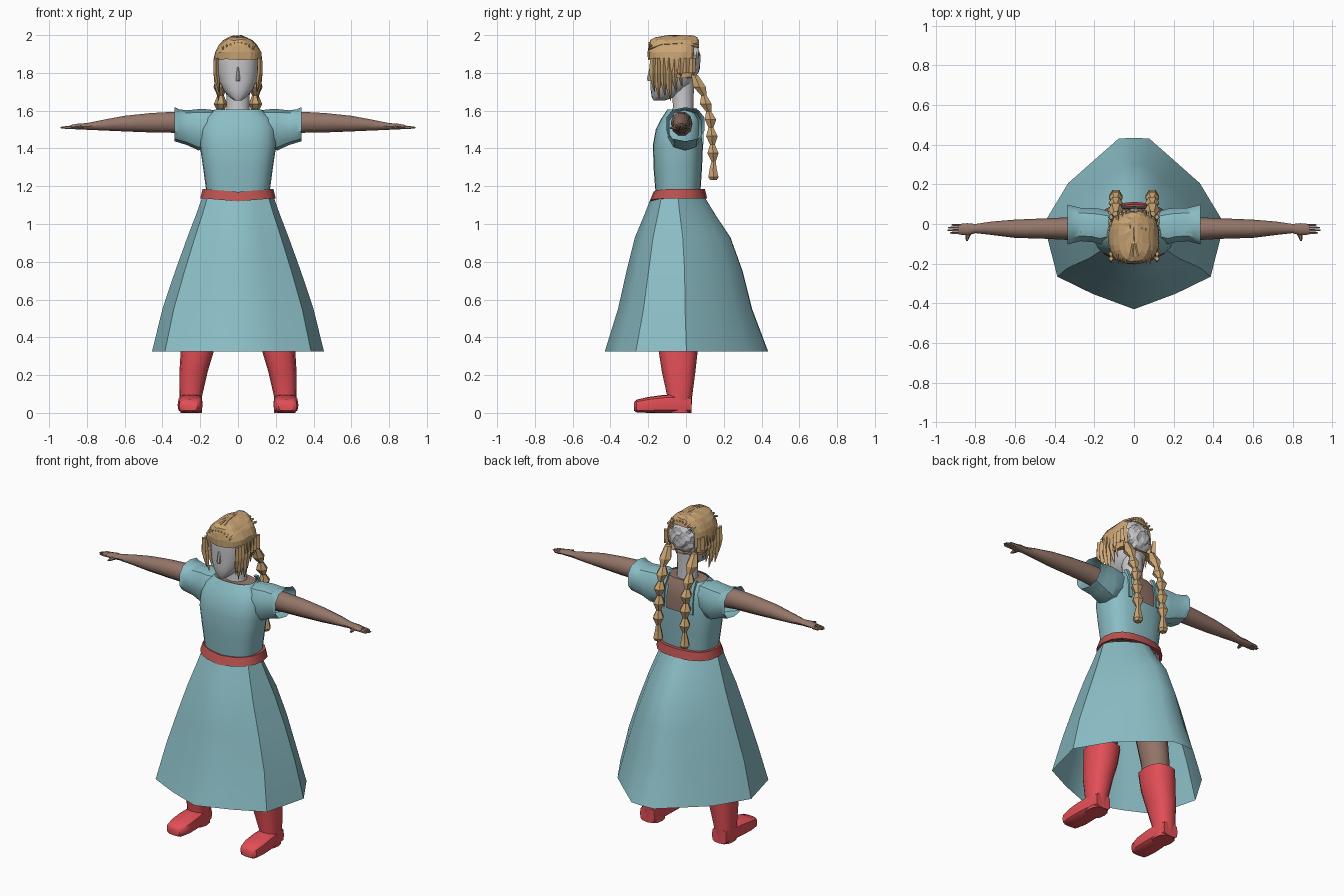
import bpy, bmesh, math, random
from mathutils import Vector

random.seed(4)


def material(name, *srgb):
    m = bpy.data.materials.new(name)
    m.diffuse_color = [((c + 0.055) / 1.055) ** 2.4 for c in srgb] + [1]
    return m


TEAL = material("teal_cloth", 0.545, 0.745, 0.775)
BOOT = material("red_leather", 0.89, 0.31, 0.34)
BELT = material("dark_red", 0.72, 0.32, 0.31)
SKIN = material("brown_skin", 0.58, 0.46, 0.41)
HAIR = material("blond_hair", 0.79, 0.645, 0.455)
GREY = material("pale_grey", 0.78, 0.78, 0.79)


def oval(n, power=1.0, turn=0.0):
    """Unit outline with n points; power below 1 makes it boxier."""
    pts = []
    for i in range(n):
        a = 2 * math.pi * (i + turn) / n
        c, s = math.cos(a), math.sin(a)
        pts.append((math.copysign(abs(c) ** power, c), math.copysign(abs(s) ** power, s)))
    return pts


def loft(name, rings, mat, axis="z", shape=None, caps=True, mirror=False,
         angle=40, jitter=0.0, cut=None, lift=None):
    """Skin rings (t, u0, u1, v0, v1) along an axis; cut drops faces by centre."""
    shape = shape or oval(16)
    bm = bmesh.new()
    loops = []
    for t, u0, u1, v0, v1 in rings:
        row = []
        for a, b in shape:
            u = (u0 + u1) / 2 + a * (u1 - u0) / 2
            v = (v0 + v1) / 2 + b * (v1 - v0) / 2
            p = Vector({"z": (u, v, t), "x": (t, u, v), "y": (u, t, v)}[axis])
            p += Vector([random.uniform(-jitter, jitter) for _ in range(3)])
            if lift:
                p.z += lift(p)
            row.append(bm.verts.new(p))
        loops.append(row)
    n = len(shape)
    for lo, hi in zip(loops, loops[1:]):
        for i in range(n):
            bm.faces.new((lo[i], lo[(i + 1) % n], hi[(i + 1) % n], hi[i]))
    if caps:
        bm.faces.new(loops[0][::-1])
        bm.faces.new(loops[-1])
    bmesh.ops.recalc_face_normals(bm, faces=bm.faces)
    if cut:
        gone = [f for f in bm.faces if cut(f.calc_center_median())]
        bmesh.ops.delete(bm, geom=gone, context="FACES")
    return finish(name, bm, mat, mirror, angle)


def finish(name, bm, mat, mirror=False, angle=40):
    me = bpy.data.meshes.new(name)
    bm.to_mesh(me)
    bm.free()
    me.materials.append(mat)
    ob = bpy.data.objects.new(name, me)
    bpy.context.collection.objects.link(ob)
    if mirror:
        mod = ob.modifiers.new("mirror", "MIRROR")
        mod.use_mirror_merge = False
    if angle:
        bpy.ops.object.select_all(action="DESELECT")
        ob.select_set(True)
        bpy.context.view_layer.objects.active = ob
        bpy.ops.object.shade_smooth_by_angle(angle=math.radians(angle))
    return ob


# Skirt: open shell with a pointed front and a narrow flat back
half = [(0, -1), (.46, -.82), (.85, -.62), (1, 0), (.73, .47), (.43, .75), (.17, .99)]
hem = half + [(0, 1)] + [(-x, y) for x, y in half[:0:-1]]
loft("skirt", [(.325, -.455, .455, -.43, .435), (.55, -.40, .40, -.36, .35),
               (.75, -.333, .333, -.315, .30), (.93, -.268, .268, -.27, .235),
               (1.05, -.222, .222, -.22, .155), (1.14, -.19, .19, -.185, .10)],
     TEAL, shape=hem, caps=False)

# Belt, dipping at the front
loft("belt", [(1.135, -.185, .185, -.175, .09), (1.135, -.2, .2, -.193, .112),
              (1.185, -.187, .187, -.172, .1), (1.185, -.17, .17, -.155, .08)],
     BELT, shape=oval(16, .85), caps=False,
     lift=lambda p: -.015 * max(0, 1 - abs(p.x) / .18) if p.y < 0 else 0)

# Bodice with an open back, over the bare torso
body = [(1.15, -.165, .165, -.16, .075), (1.3, -.185, .185, -.172, .085),
        (1.42, -.203, .203, -.175, .09), (1.5, -.2, .2, -.16, .088),
        (1.56, -.18, .18, -.13, .08), (1.605, -.125, .125, -.1, .06)]
trunk = oval(24, .75)
loft("bodice", body, TEAL, shape=trunk, caps=False,
     cut=lambda c: c.y > .04 and abs(c.x) < .09 and c.z > 1.42)
loft("torso", [(z - .004, a + .008, b - .008, c + .008, d - .008) for z, a, b, c, d in body],
     SKIN, shape=trunk)

# Back straps beside the opening
loft("back_strap", [(1.42, .085, .115, .082, .094), (1.5, .085, .115, .08, .093),
                    (1.56, .082, .112, .066, .084), (1.615, .08, .11, .03, .06)],
     TEAL, shape=oval(4, 1, .5), mirror=True)

# Flared short sleeves
loft("sleeve", [(.1, -.08, .06, 1.45, 1.6), (.17, -.105, .08, 1.395, 1.608),
                (.21, -.095, .085, 1.39, 1.608), (.27, -.09, .085, 1.418, 1.602),
                (.31, -.1, .095, 1.43, 1.607), (.335, -.108, .102, 1.438, 1.618)],
     TEAL, "x", oval(10, .8, .5), caps=False, mirror=True)

# Arms, hands, fingers and thumbs
loft("arm", [(.15, -.08, .035, 1.46, 1.595), (.34, -.08, .033, 1.48, 1.597),
             (.46, -.074, .028, 1.482, 1.59), (.6, -.07, .022, 1.488, 1.575),
             (.72, -.055, .012, 1.494, 1.552), (.8, -.046, .0, 1.498, 1.535),
             (.84, -.058, .004, 1.5, 1.533), (.885, -.053, .0, 1.502, 1.525)],
     SKIN, "x", oval(10), mirror=True)
for i, tip in enumerate((.928, .94, .938, .92)):
    y = -.052 + i * .0135
    loft("finger", [(.875, y, y + .0125, 1.503, 1.522), (.91, y, y + .0125, 1.503, 1.519),
                    (tip, y + .003, y + .01, 1.507, 1.514)], SKIN, "x", oval(5), mirror=True)
loft("thumb", [(-.04, .815, .85, 1.5, 1.526), (-.065, .828, .85, 1.5, 1.52),
               (-.085, .838, .848, 1.503, 1.513)], SKIN, "y", oval(6), mirror=True)

# Legs and boots
loft("leg", [(.36, .135, .28, -.12, .035), (.5, .11, .27, -.13, .05),
             (.75, .04, .24, -.14, .07), (1.05, .005, .18, -.14, .07)],
     SKIN, shape=oval(12), mirror=True)
loft("boot_shaft", [(.0, .19, .305, -.1, .028), (.09, .19, .31, -.1, .033),
                    (.22, .16, .31, -.128, .05), (.33, .127, .303, -.145, .062),
                    (.43, .11, .298, -.15, .068)],
     BOOT, shape=oval(12, .8), mirror=True)
loft("boot_foot", [(-.275, .215, .295, .012, .055), (-.262, .2, .312, .003, .07),
                   (-.2, .187, .32, .0, .084), (-.12, .187, .318, .0, .095),
                   (-.03, .19, .31, .0, .1), (.028, .2, .3, .0, .09)],
     BOOT, "y", oval(12, .55), mirror=True)

# Neck, head and nose
loft("neck", [(1.575, -.07, .07, -.08, .045), (1.62, -.06, .06, -.07, .04),
              (1.76, -.065, .065, -.08, .045)], GREY, shape=oval(14))
loft("head", [(1.655, -.022, .022, -.172, -.11), (1.675, -.048, .048, -.182, -.05),
              (1.71, -.078, .078, -.187, .0), (1.75, -.097, .097, -.188, .035),
              (1.8, -.107, .107, -.187, .05), (1.86, -.11, .11, -.19, .055),
              (1.92, -.1, .1, -.185, .05), (1.97, -.06, .06, -.15, .03)],
     GREY, shape=oval(20, .85), angle=50)
loft("nose", [(1.758, -.011, .011, -.203, -.17), (1.77, -.013, .013, -.207, -.17),
              (1.83, -.005, .005, -.192, -.17)], GREY, shape=oval(6, 1, .5))

# Hair cap, open around the face and at the back
def hair_gap(c):
    face = c.y < -.1 and abs(c.x) < .108 and c.z < 1.865
    back = c.y > .03 and abs(c.x) < .085 and c.z < 1.95
    return face or back


loft("hair_cap", [(1.775, -.118, .118, -.15, .06), (1.82, -.125, .125, -.185, .066),
                  (1.87, -.127, .127, -.2, .068), (1.91, -.122, .122, -.201, .068),
                  (1.945, -.104, .104, -.198, .066), (1.972, -.076, .076, -.188, .064),
                  (1.988, -.045, .045, -.165, .06), (1.996, -.018, .018, -.1, .04)],
     HAIR, shape=oval(28, .75), jitter=.004, angle=0, cut=hair_gap)

# Loose strands combed back over the crown
for i in range(9):
    x = -.08 + i * .02
    z = 1.992 - 4.8 * x * x
    w = random.uniform(.009, .014)
    loft("crown_strand", [(-.198, x - .004, x + .004, z - .04, z - .03),
                          (-.13, x - w, x + w, z - .02, z - .001),
                          (-.02, x - w, x + w, z - .015, z + .007),
                          (.068, x - .005, x + .005, z - .03, z - .015)],
         HAIR, "y", oval(4), angle=0)

# Pointed locks hanging over the temples and ears
for y, tip in ((-.175, 1.70), (-.15, 1.665), (-.12, 1.68), (-.09, 1.655),
               (-.06, 1.70), (-.03, 1.73), (.0, 1.77), (.035, 1.765)):
    loft("side_lock", [(1.88, .104, .128, y - .015, y + .015),
                       (1.8, .102, .13, y - .02, y + .018),
                       (tip + .06, .096, .122, y - .012, y + .014),
                       (tip, .1, .104, y + .006, y + .01)],
         HAIR, shape=oval(4), mirror=True, angle=0)

# Crumpled grey knot at the back of the head
bm = bmesh.new()
bmesh.ops.create_icosphere(bm, subdivisions=3, radius=1)
for v in bm.verts:
    ripple = 1 + .09 * math.sin(7 * v.co.x + 9 * v.co.z) + random.uniform(-.05, .05)
    v.co = Vector((v.co.x * .085, v.co.y * .04, v.co.z * .09)) * ripple + Vector((0, .036, 1.865))
finish("hair_knot", bm, GREY, angle=0)

# Two beaded braids ending in tufts
nodes = [(1.79, .045, .02), (1.725, .072, .038), (1.68, .095, .017), (1.635, .105, .036),
         (1.595, .12, .016), (1.553, .13, .035), (1.51, .132, .015), (1.465, .137, .035),
         (1.42, .14, .015), (1.375, .143, .034), (1.33, .146, .013), (1.29, .144, .022),
         (1.248, .145, .031), (1.232, .145, .02)]
loft("braid", [(z, .092 - r, .092 + r, y - r, y + r) for z, y, r in nodes],
     HAIR, shape=oval(6), mirror=True, angle=0)
